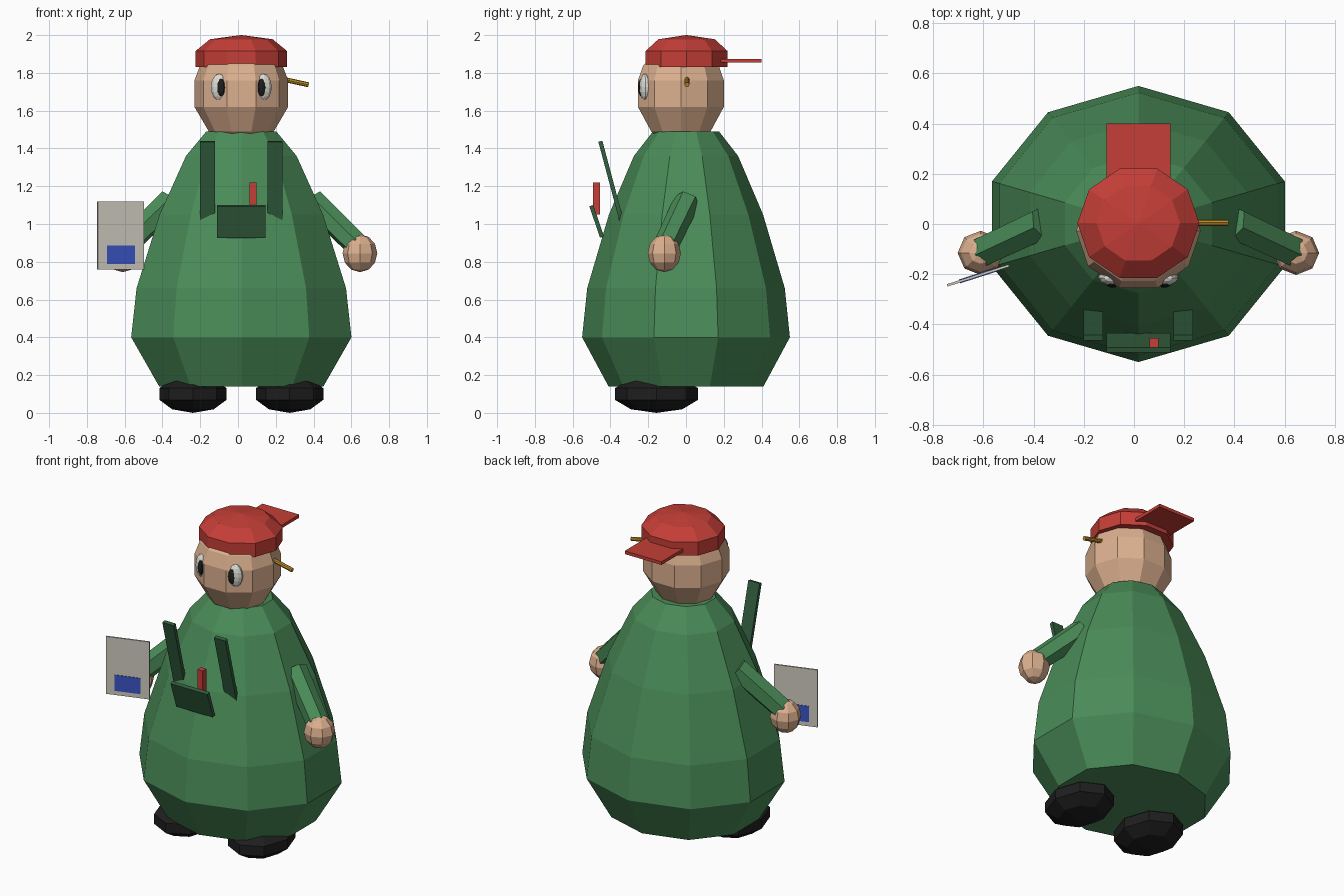
import bpy, bmesh, math
from mathutils import Vector, Matrix, Euler

if "Cube" in bpy.data.objects:
    bpy.data.objects.remove(bpy.data.objects["Cube"])

CX = 0.0175  # figure's own centre line; the held card shifts the bounds


def srgb(r, g, b):
    f = lambda c: c / 12.92 if c <= 0.04045 else ((c + 0.055) / 1.055) ** 2.4
    return (f(r / 255), f(g / 255), f(b / 255), 1)


def material(name, *rgb):
    m = bpy.data.materials.new(name)
    m.diffuse_color = srgb(*rgb)
    m.use_nodes = True
    m.node_tree.nodes["Principled BSDF"].inputs["Base Color"].default_value = m.diffuse_color
    return m


GREEN = material("green_cloth", 74, 140, 88)
DARK = material("dark_green", 50, 94, 62)
RED = material("red", 197, 62, 55)
SKIN = material("skin", 220, 176, 143)
WHITE = material("eye_white", 222, 222, 214)
BLACK = material("black", 30, 30, 31)
GOLD = material("pencil_gold", 190, 142, 40)
PAPER = material("paper", 205, 201, 191)
BLUE = material("blue", 58, 84, 195)


def finish(name, bm, mat, matrix=Matrix()):
    bm.transform(matrix)
    bmesh.ops.recalc_face_normals(bm, faces=bm.faces)
    me = bpy.data.meshes.new(name)
    bm.to_mesh(me)
    bm.free()
    me.materials.append(mat)
    ob = bpy.data.objects.new(name, me)
    bpy.context.collection.objects.link(ob)
    return ob


def lathe(name, profile, centre, mat, n=10, phase=0.0):
    """Stack of n-sided elliptical rings (rx, ry, z), capped at both ends."""
    bm = bmesh.new()
    rings = []
    for rx, ry, z in profile:
        angles = [phase + 2 * math.pi * i / n for i in range(n)]
        rings.append([bm.verts.new((centre[0] + rx * math.cos(a),
                                    centre[1] + ry * math.sin(a), z)) for a in angles])
    for a, b in zip(rings, rings[1:]):
        for i in range(n):
            j = (i + 1) % n
            bm.faces.new((a[i], a[j], b[j], b[i]))
    bm.faces.new(rings[0])
    bm.faces.new(rings[-1])
    return finish(name, bm, mat)


def box(name, centre, size, mat, rot=(0, 0, 0)):
    bm = bmesh.new()
    bmesh.ops.create_cube(bm, size=1)
    return finish(name, bm, mat, Matrix.LocRotScale(Vector(centre), Euler(rot), Vector(size)))


def ball(name, centre, radii, mat, seg=8, rings=6, rot=(0, 0, 0)):
    bm = bmesh.new()
    bmesh.ops.create_uvsphere(bm, u_segments=seg, v_segments=rings, radius=1)
    return finish(name, bm, mat, Matrix.LocRotScale(Vector(centre), Euler(rot), Vector(radii)))


def rod(name, a, b, r1, r2, mat, n=6):
    a, b = Vector(a), Vector(b)
    bm = bmesh.new()
    bmesh.ops.create_cone(bm, cap_ends=True, segments=n, radius1=r1, radius2=r2,
                          depth=(b - a).length)
    m = Matrix.Translation((a + b) / 2) @ (b - a).to_track_quat('Z', 'Y').to_matrix().to_4x4()
    return finish(name, bm, mat, m)


# pear-shaped body, a corner facing front and back
lathe("body", [(0.457, 0.41, 0.14), (0.613, 0.55, 0.40), (0.583, 0.523, 0.66),
               (0.455, 0.408, 1.05), (0.308, 0.276, 1.36), (0.195, 0.175, 1.49)],
      (CX, 0), GREEN, phase=math.pi / 2)

# head, flat side facing front
lathe("head", [(0.12, 0.115, 1.45), (0.172, 0.165, 1.49), (0.248, 0.239, 1.62),
               (0.248, 0.239, 1.76), (0.218, 0.210, 1.84), (0.15, 0.14, 1.90)],
      (CX, -0.027), SKIN)

# cap with backward brim
lathe("cap", [(0.243, 0.229, 1.83), (0.243, 0.229, 1.915), (0.166, 0.157, 1.978),
              (0.004, 0.004, 2.0)], (CX, 0.003), RED)
box("cap_brim", (CX, 0.275, 1.864), (0.255, 0.25, 0.02), RED)

# pencil behind the ear
rod("ear_pencil", (0.20, 0.005, 1.775), (0.374, 0.005, 1.737), 0.013, 0.013, GOLD, 8)

for s, side in ((-1, "left"), (1, "right")):
    # eyes
    ball("eye_" + side, (CX + s * 0.117, -0.217, 1.725), (0.045, 0.029, 0.07), WHITE,
         10, 8, (0, 0, s * 0.25))
    ball("pupil_" + side, (CX + s * 0.107, -0.237, 1.723), (0.025, 0.017, 0.047), BLACK,
         8, 6, (0, 0, s * 0.2))
    # arms and hands
    rod("arm_" + side, (CX + s * 0.375, 0.005, 1.12), (CX + s * 0.61, -0.105, 0.89),
        0.07, 0.066, GREEN)
    ball("hand_" + side, (CX + s * 0.628, -0.115, 0.845), (0.092, 0.088, 0.1), SKIN)
    # shoes
    ball("shoe_" + side, (CX + s * 0.256, -0.156, 0.1), (0.187, 0.231, 0.1), BLACK, 8, 5)
    # bib straps
    box("strap_" + side, (CX + s * 0.179, -0.398, 1.23), (0.078, 0.022, 0.43), DARK, (0.26, 0, 0))

# chest pocket with a red pen
box("chest_pocket", (CX, -0.473, 1.014), (0.255, 0.022, 0.176), DARK, (0.33, 0, 0))
box("pocket_pen", (0.08, -0.473, 1.135), (0.037, 0.037, 0.17), RED)

# held card with a blue panel showing on both sides
TURN = math.radians(17.8)
box("card", (-0.621, -0.205, 0.94), (0.258, 0.01, 0.36), PAPER, (0, 0, TURN))
box("card_panel", (-0.621, -0.205, 0.837), (0.155, 0.016, 0.1), BLUE, (0, 0, TURN))
